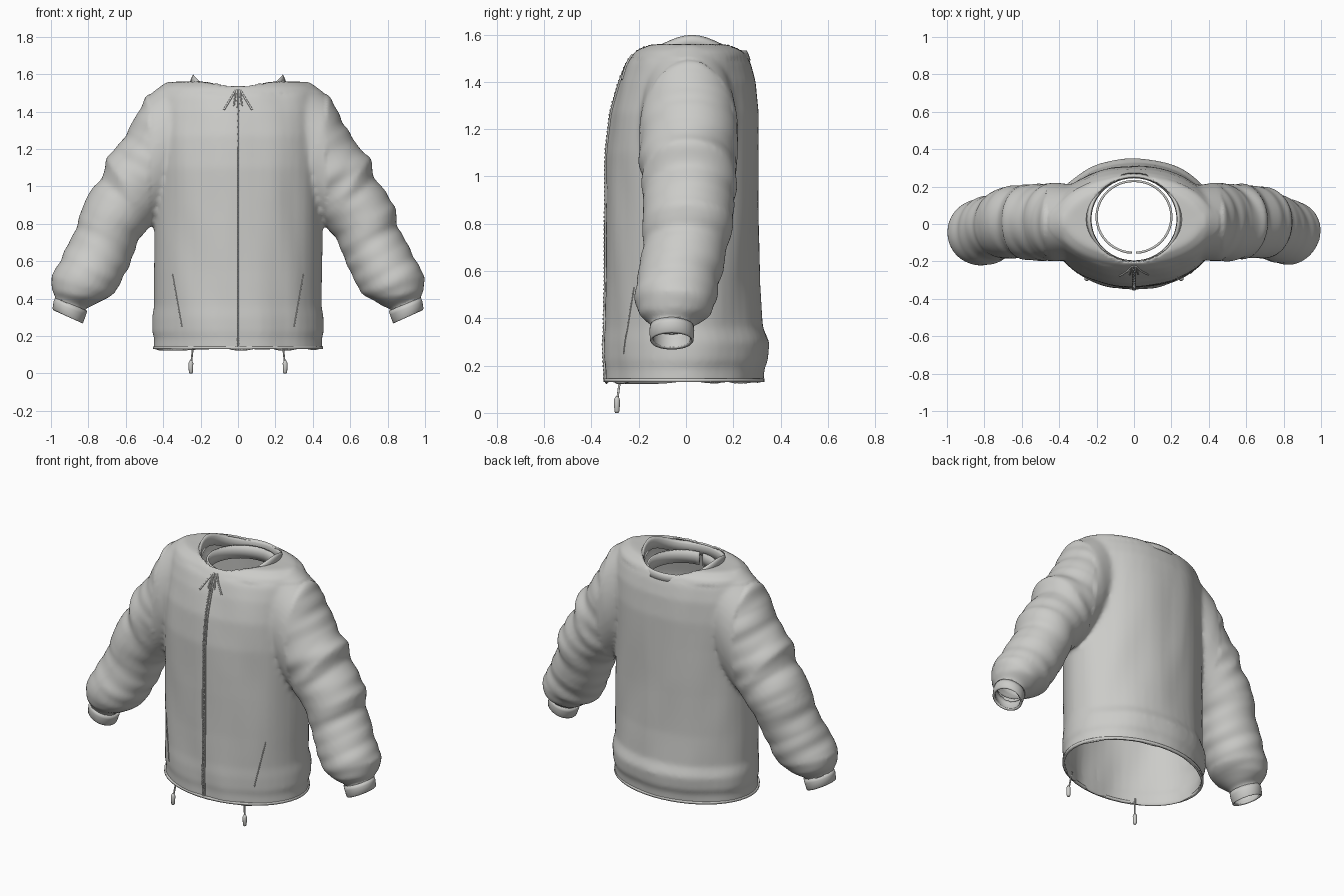
import bpy, bmesh, math
from mathutils import Vector, noise
from mathutils.bvhtree import BVHTree

cube = bpy.data.objects.get("Cube")
if cube:
    bpy.data.objects.remove(cube)

fabric = bpy.data.materials.new("light_grey_fabric")
fabric.use_nodes = True
GREY = (0.6, 0.6, 0.58, 1)
fabric.diffuse_color = GREY
fabric.node_tree.nodes["Principled BSDF"].inputs["Base Color"].default_value = GREY


def add_object(name, data):
    obj = bpy.data.objects.new(name, data)
    bpy.context.scene.collection.objects.link(obj)
    data.materials.append(fabric)
    return obj


def finish(obj, bm):
    bmesh.ops.recalc_face_normals(bm, faces=bm.faces)
    for f in bm.faces:
        f.smooth = True
    bm.to_mesh(obj.data)
    bm.free()


def loft(bm, rings, closed=True, caps=False):
    rows = [[bm.verts.new(p) for p in ring] for ring in rings]
    n = len(rows[0])
    for a, b in zip(rows, rows[1:]):
        for i in range(n if closed else n - 1):
            j = (i + 1) % n
            bm.faces.new((a[i], a[j], b[j], b[i]))
    if caps:
        bm.faces.new(rows[0][::-1])
        bm.faces.new(rows[-1])


def thicken(obj, amount, offset=-1):
    mod = obj.modifiers.new("thickness", "SOLIDIFY")
    mod.thickness, mod.offset = amount, offset


def tube(name, points, radius):
    curve = bpy.data.curves.new(name, "CURVE")
    curve.dimensions = "3D"
    curve.bevel_depth, curve.bevel_resolution = radius, 2
    curve.use_fill_caps = True
    spline = curve.splines.new("POLY")
    spline.points.add(len(points) - 1)
    for p, co in zip(spline.points, points):
        p.co = (*co, 1)
    return add_object(name, curve)


N = 48
ANGLES = [2 * math.pi * i / N for i in range(N)]


def torso_ring(z, rx, front, back):
    mid, ry = (front + back) / 2, (back - front) / 2
    return [(rx * math.cos(a), mid + ry * math.sin(a), z) for a in ANGLES]


def sleeve_ring(side, ox, oz, ix, iz, y, depth):
    """Ellipse between an outer and an inner point of the sleeve outline."""
    cx, cz, hx, hz = (ox + ix) / 2, (oz + iz) / 2, (ox - ix) / 2, (oz - iz) / 2
    return [(side * (cx + hx * math.cos(a)), y + depth * math.sin(a), cz + hz * math.cos(a))
            for a in ANGLES]


# Torso: height, half width, front, back
TORSO = [(0.05, .445, -.34, .32), (0.13, .45, -.345, .325), (0.19, .448, -.345, .33),
         (0.22, .458, -.35, .345), (0.30, .458, -.35, .352), (0.36, .448, -.345, .325),
         (0.55, .45, -.34, .312), (0.80, .45, -.34, .31), (1.10, .455, -.335, .31),
         (1.27, .46, -.315, .31), (1.40, .455, -.28, .297), (1.48, .44, -.25, .275),
         (1.53, .42, -.215, .25), (1.56, .36, -.17, .2)]
# Sleeve: outer x, z, inner x, z, centre y, half depth
SLEEVE = [(.20, 1.555, .20, 1.05, .01, .17), (.38, 1.56, .30, .95, .01, .20),
          (.49, 1.48, .36, .88, .01, .21), (.565, 1.34, .42, .83, .01, .205),
          (.64, 1.22, .44, .81, .01, .20), (.71, 1.15, .455, .80, .01, .205),
          (.725, 1.05, .47, .78, .01, .19), (.80, .96, .49, .76, .01, .195),
          (.84, .89, .52, .73, .01, .195), (.855, .79, .55, .66, .0, .18),
          (.91, .69, .58, .58, -.02, .18), (.95, .60, .62, .50, -.035, .18),
          (1.0, .52, .66, .43, -.04, .175), (.995, .44, .715, .395, -.05, .15),
          (.975, .40, .815, .345, -.06, .09), (.985, .35, .83, .28, -.06, .085)]

# Jacket shell: torso and sleeves merged into one skin
shell = add_object("jacket_shell", bpy.data.meshes.new("jacket_shell"))
bm = bmesh.new()
loft(bm, [torso_ring(*r) for r in TORSO], caps=True)
for side in (1, -1):
    loft(bm, [sleeve_ring(side, *r) for r in SLEEVE], caps=True)
bmesh.ops.recalc_face_normals(bm, faces=bm.faces)
bm.to_mesh(shell.data)
bm.free()
remesh = shell.modifiers.new("merge", "REMESH")
remesh.mode, remesh.voxel_size = "VOXEL", 0.014
soften = shell.modifiers.new("soften", "SMOOTH")
soften.factor, soften.iterations = 0.5, 6
merged = bpy.data.meshes.new_from_object(shell.evaluated_get(bpy.context.evaluated_depsgraph_get()))
shell.modifiers.clear()
bm = bmesh.new()
bm.from_mesh(merged)
bpy.data.meshes.remove(merged)

# Open the hem and the wrists
geom = bm.verts[:] + bm.edges[:] + bm.faces[:]
bmesh.ops.bisect_plane(bm, geom=geom, plane_co=(0, 0, .13), plane_no=(0, 0, -1), clear_outer=True)
for side in (1, -1):
    faces = [f for f in bm.faces if f.calc_center_median().x * side > .65
             and f.calc_center_median().z < .6]
    geom = list({v for f in faces for v in f.verts}) + list({e for f in faces for e in f.edges}) + faces
    bmesh.ops.bisect_plane(bm, geom=geom, plane_co=(side * .895, 0, .365),
                           plane_no=(side * .4, 0, -.92), clear_outer=True)

# Open the neck and round its edge
NECK = Vector((0, .025, 0))
NECK_RX, NECK_RY = .24, .232


def neck_distance(p):
    return math.hypot(p.x / NECK_RX, (p.y - NECK.y) / NECK_RY)


hole = [f for f in bm.faces if f.calc_center_median().z > 1.3
        and neck_distance(f.calc_center_median()) < 1]
bmesh.ops.delete(bm, geom=hole, context="FACES")
for v in bm.verts:
    if v.is_boundary and v.co.z > 1.3:
        d = neck_distance(v.co)
        v.co.x, v.co.y = v.co.x / d, NECK.y + (v.co.y - NECK.y) / d

# Soft cloth creases, slanted on the sleeves and upright on the torso
bm.normal_update()
for v in bm.verts:
    if v.is_boundary or v.co.z > 1.5:
        continue
    x, y, z = abs(v.co.x), v.co.y, v.co.z
    if x > .47:
        along = .5 * x - .87 * z
        n = noise.noise(Vector((along * 13, y * 3, v.co.x * 2)))
        v.co += v.normal * .011 * n
    else:
        n = noise.noise(Vector((v.co.x * 7 + z, y * 5, z * 2.2)))
        v.co += v.normal * .007 * n
bm.normal_update()
tree = BVHTree.FromBMesh(bm)
finish(shell, bm)
thicken(shell, .01)


def on_front(x, z, lift=0):
    hit = tree.ray_cast(Vector((x, -2, z)), Vector((0, 1, 0)))[0]
    return (x, (hit.y if hit else -.21) - lift, z)


def front_line(name, start, end, radius, lift=0, steps=20):
    pts = [on_front(*[s + (e - s) * i / steps for s, e in zip(start, end)], lift)
           for i in range(steps + 1)]
    return tube(name, pts, radius)


# Collar rim, rising to a peak over each shoulder
def collar_ring(scale, drop):
    return [(NECK_RX * scale * math.cos(a), NECK.y + NECK_RY * scale * math.sin(a),
             1.53 + .066 * abs(math.cos(a)) ** 5 - drop) for a in ANGLES]


collar = add_object("collar", bpy.data.meshes.new("collar"))
bm = bmesh.new()
loft(bm, [collar_ring(1.06, .04), collar_ring(1.02, .012), collar_ring(1, 0),
          collar_ring(.97, .015), collar_ring(.96, .07)])
finish(collar, bm)
thicken(collar, .006, 0)

# Inner neckband, split at the front
band = add_object("inner_neckband", bpy.data.meshes.new("inner_neckband"))
bm = bmesh.new()
arc = [-math.pi / 2 + .06 + (2 * math.pi - .12) * i / N for i in range(N + 1)]
loft(bm, [[(.2 * math.cos(a), .038 + .192 * math.sin(a), z) for a in arc]
          for z in (1.42, 1.46, 1.5)], closed=False)
finish(band, bm)
thicken(band, .012, 0)

# Hem binding
hem = add_object("hem_binding", bpy.data.meshes.new("hem_binding"))
bm = bmesh.new()
loft(bm, [torso_ring(z, .447, -.343, .324) for z in (.13, .145)])
finish(hem, bm)
thicken(hem, .014, 0)

# Zip: two tapes and alternating teeth
for side, label in ((1, "left"), (-1, "right")):
    front_line(label + "_zip_tape", (side * .007, .135), (side * .007, 1.515), .005, .002, 40)
teeth = add_object("zip_teeth", bpy.data.meshes.new("zip_teeth"))
bm = bmesh.new()
for i in range(76):
    x, y, z = on_front(.003 * (-1) ** i, .145 + i * .018, .006)
    made = bmesh.ops.create_cube(bm, size=.008)
    bmesh.ops.translate(bm, verts=made["verts"], vec=(x, y, z))
bm.to_mesh(teeth.data)
bm.free()

# Cuffs, pockets, cords and toggles on both sides
for side, label in ((1, "left"), (-1, "right")):
    cuff = add_object(label + "_cuff", bpy.data.meshes.new(label + "_cuff"))
    bm = bmesh.new()
    loft(bm, [sleeve_ring(side, *r) for r in
              ((.978, .405, .806, .335, -.06, .092), (.986, .385, .813, .312, -.06, .095),
               (.992, .345, .828, .272, -.06, .092), (.985, .337, .832, .268, -.06, .088))])
    finish(cuff, bm)
    thicken(cuff, .014)
    front_line(label + "_pocket_seam", (side * .35, .53), (side * .30, .25), .003)
    front_line(label + "_neck_cord", (side * .012, 1.515), (side * .075, 1.41), .005, .002)
    front_line(label + "_neck_loop", (side * .010, 1.515), (side * .022, 1.43), .004, .002)
    tube(label + "_hem_cord", [(side * .24, -.275, .16), (side * .243, -.282, .12),
                               (side * .25, -.29, .06)], .005)
    toggle = add_object(label + "_toggle", bpy.data.meshes.new(label + "_toggle"))
    bm = bmesh.new()
    loft(bm, [[(side * .252 + r * math.cos(a), -.292 + r * math.sin(a), z) for a in ANGLES[::4]]
              for z, r in ((0, .007), (.008, .011), (.055, .013), (.07, .006))], caps=True)
    finish(toggle, bm)
